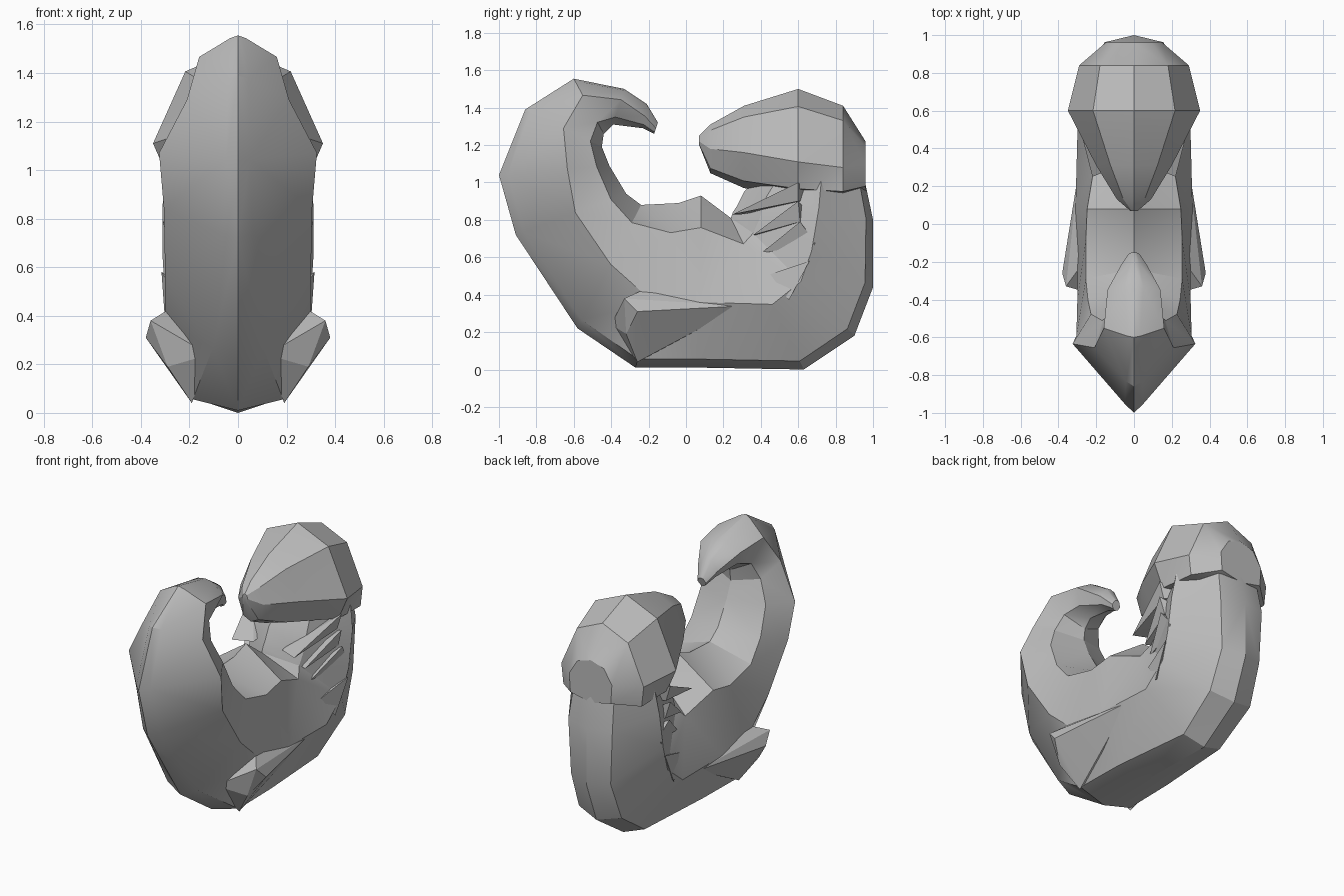
import bpy, bmesh
from mathutils import Vector

old = bpy.data.objects.get("Cube")
if old:
    bpy.data.objects.remove(old, do_unlink=True)

skin = bpy.data.materials.new("grey_skin")
skin.use_nodes = True
colour = (0.5, 0.5, 0.5, 1)
skin.diffuse_color = colour
skin.node_tree.nodes["Principled BSDF"].inputs["Base Color"].default_value = colour


def finish(name, bm, angle=0.5):
    bmesh.ops.recalc_face_normals(bm, faces=bm.faces)
    mesh = bpy.data.meshes.new(name)
    bm.to_mesh(mesh)
    bm.free()
    mesh.materials.append(skin)
    obj = bpy.data.objects.new(name, mesh)
    bpy.context.collection.objects.link(obj)
    bpy.ops.object.select_all(action="DESELECT")
    obj.select_set(True)
    bpy.context.view_layer.objects.active = obj
    bpy.ops.object.shade_smooth_by_angle(angle=angle)


def loft(name, halves):
    """Mirror each half section across x = 0 and skin the rings."""
    bm = bmesh.new()
    rings = []
    for half in halves:
        pts = half + [Vector((-p.x, p.y, p.z)) for p in half[-2:0:-1]]
        rings.append([bm.verts.new(p) for p in pts])
    n = len(rings[0])
    for a, b in zip(rings, rings[1:]):
        for k in range(n):
            j = (k + 1) % n
            bm.faces.new((a[k], a[j], b[j], b[k]))
    bm.faces.new(rings[0])
    bm.faces.new(rings[-1])
    bmesh.ops.triangulate(bm, faces=bm.faces)
    finish(name, bm)


def hull_pair(name, points):
    """Build a faceted solid on both sides of the body."""
    for side, sign in (("left", 1), ("right", -1)):
        bm = bmesh.new()
        for x, y, z in points:
            bm.verts.new((x * sign, y, z))
        bmesh.ops.convex_hull(bm, input=bm.verts)
        finish(side + "_" + name, bm, 0.3)


# Curled body: back y, z; belly y, z; half width; widest position; ridge, belly fullness
body = [
    (-.15, 1.32, -.17, 1.26, .03, .5, .5, .6),
    (-.21, 1.42, -.23, 1.29, .07, .5, .4, .7),
    (-.33, 1.50, -.39, 1.31, .14, .3, .35, .7),
    (-.60, 1.555, -.44, 1.26, .16, .3, .2, .8),
    (-.86, 1.39, -.45, 1.19, .21, .5, .2, .8),
    (-1.0, 1.04, -.41, 1.09, .325, .62, .15, .7),
    (-.91, .72, -.32, .94, .305, .54, .2, .8),
    (-.58, .22, -.24, .88, .30, .52, .35, .85),
    (-.27, .01, -.04, .89, .30, .40, .62, .85),
    (.08, .01, .08, .93, .31, .38, .58, .8),
    (.63, .00, .24, .81, .30, .43, .45, .7),
    (.90, .18, .25, .84, .30, .44, .5, .6),
    (1.0, .44, .27, .87, .31, .45, .45, .6),
    (1.0, .80, .31, .95, .31, .42, .5, .6),
    (.93, 1.13, .46, 1.10, .27, .42, .5, .6),
]
sections = []
for by, bz, fy, fz, w, m, a, b in body:
    back, front = Vector((0, by, bz)), Vector((0, fy, fz))
    spots = [(0, 0), (m * .13, a * w), (m, w), (m + (1 - m) * .7, b * w), (1, 0)]
    sections.append([back.lerp(front, t) + Vector((x, 0, 0)) for t, x in spots])
loft("curled_body", sections)

# Head: y, top, bottom, half width, height of the widest point, jaw fullness
head = [
    (.07, 1.25, 1.20, .02, 1.22, .7),
    (.13, 1.31, 1.05, .09, 1.18, .6),
    (.31, 1.41, .97, .20, 1.16, .6),
    (.60, 1.50, .93, .35, 1.11, .82),
    (.84, 1.41, .92, .29, 1.08, .95),
    (.96, 1.22, .95, .15, 1.10, .95),
]
sections = []
for y, top, low, w, mid, jaw in head:
    spots = [(0, top), (.62 * w, mid + (top - mid) * .76), (w, mid),
             (jaw * w, mid + (low - mid) * .8), (0, low)]
    sections.append([Vector((x, y, z)) for x, z in spots])
loft("head", sections)

# Hind limb buds jutting from the lower flanks
hull_pair("hind_limb", [
    (.38, -.26, .31), (.36, -.33, .38), (.29, -.32, .19), (.28, -.22, .43),
    (.19, -.26, .04), (.29, .30, .34), (.12, -.40, .24), (.15, .25, .3),
])

# Pointed gill folds along the neck, each between two notches
notches = [(.60, 1.0), (.60, .90), (.61, .79), (.69, .68), (.66, .58)]
tips = [(.25, .83), (.36, .72), (.40, .62), (.45, .51)]
for i, (y, z) in enumerate(tips):
    (uy, uz), (ly, lz) = notches[i], notches[i + 1]
    hull_pair("gill_fold_%d" % (i + 1), [
        (.22, y, z), (.31, uy, uz), (.28, ly, lz),
        (.1, y + .05, z), (.1, .7, lz),
    ])
hull_pair("lower_fold", [
    (.27, .45, .51), (.315, .66, .58), (.30, .55, .37), (.15, .55, .5),
])
